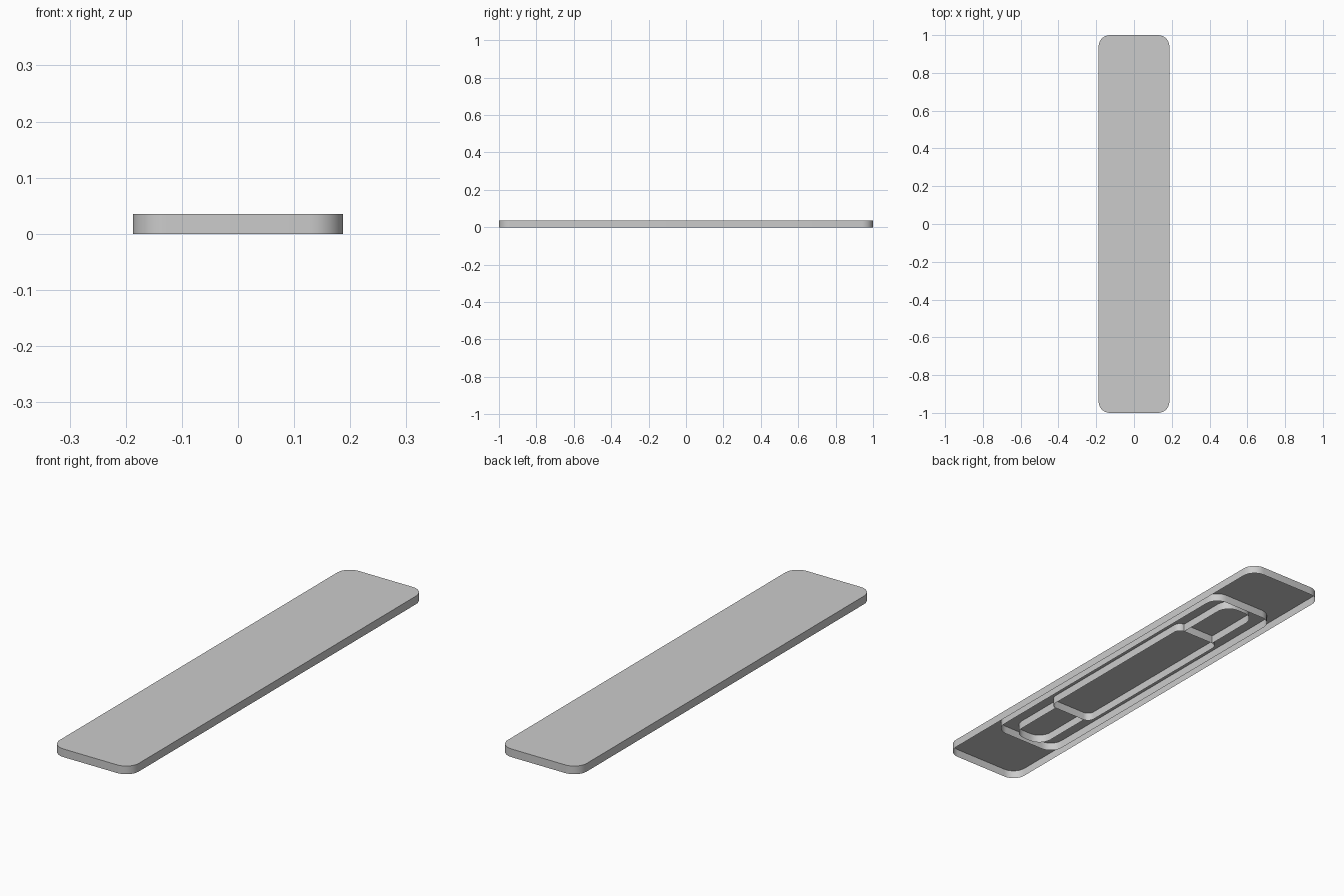
import bpy, bmesh
from math import sin, cos, pi

if "Cube" in bpy.data.objects:
    bpy.data.objects.remove(bpy.data.objects["Cube"])

H = 0.035


def outline(hx, hy, r, n=8):
    """Counter-clockwise rounded rectangle."""
    pts = []
    for k, (sx, sy) in enumerate([(1, 1), (-1, 1), (-1, -1), (1, -1)]):
        for i in range(n + 1):
            a = (k + i / n) * pi / 2
            pts.append((sx * (hx - r) + r * cos(a), sy * (hy - r) + r * sin(a)))
    return pts


def wall(name, pts, closed=True, cap=False):
    """Thin sheet wall from z = 0 to the top, optionally capped."""
    bm = bmesh.new()
    lo = [bm.verts.new((x, y, 0)) for x, y in pts]
    hi = [bm.verts.new((x, y, H)) for x, y in pts]
    n = len(pts)
    for i in range(n if closed else n - 1):
        j = (i + 1) % n
        bm.faces.new((lo[i], lo[j], hi[j], hi[i]))
    if cap:
        bm.faces.new(hi)
    me = bpy.data.meshes.new(name)
    bm.to_mesh(me)
    bm.free()
    ob = bpy.data.objects.new(name, me)
    bpy.context.collection.objects.link(ob)
    bpy.context.view_layer.objects.active = ob
    ob.select_set(True)
    bpy.ops.object.shade_smooth_by_angle()
    ob.select_set(False)


# outer shell, open underneath
wall("cover_shell", outline(0.1875, 1.0, 0.06), cap=True)
# underside ribs
wall("outer_rib", outline(0.157, 0.72, 0.06))
wall("centre_rib", outline(0.105, 0.42, 0.03))
# U-shaped ribs at both ends of the centre rib
u = [p for p in outline(0.077, 0.70, 0.06) if p[1] > 0]
u = [(u[0][0], 0.42)] + u + [(u[-1][0], 0.42)]
wall("back_end_rib", u, closed=False)
wall("front_end_rib", [(-x, -y) for x, y in u], closed=False)
